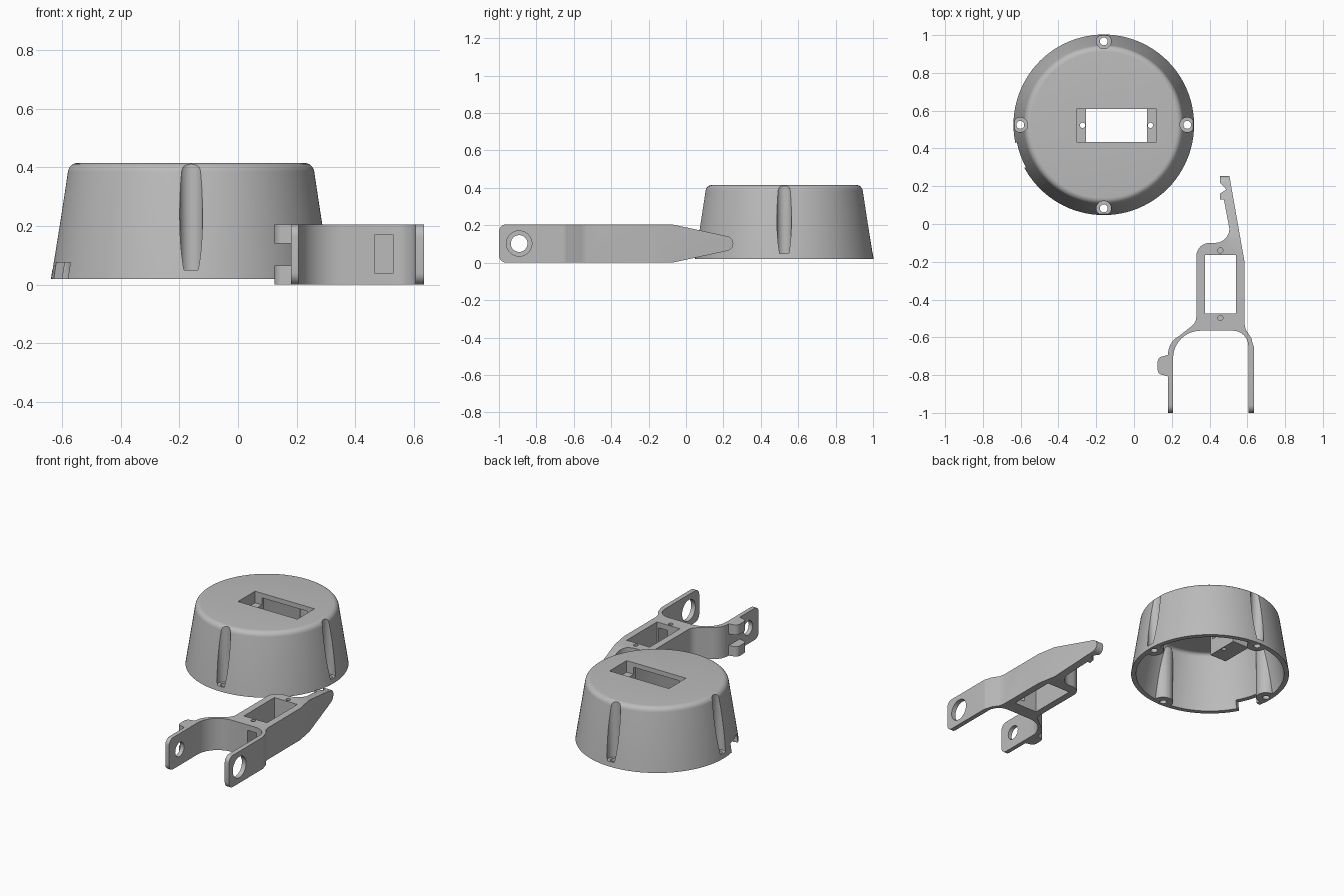
import bpy, bmesh, math
from mathutils import Vector, Matrix

cube = bpy.data.objects.get("Cube")
if cube:
    bpy.data.objects.remove(cube)

grey = bpy.data.materials.new("plain grey")
grey.use_nodes = True
colour = (0.5, 0.5, 0.5, 1)
grey.diffuse_color = colour
grey.node_tree.nodes["Principled BSDF"].inputs["Base Color"].default_value = colour


def finish(name, bm):
    bmesh.ops.recalc_face_normals(bm, faces=bm.faces)
    mesh = bpy.data.meshes.new(name)
    bm.to_mesh(mesh)
    bm.free()
    mesh.materials.append(grey)
    obj = bpy.data.objects.new(name, mesh)
    bpy.context.collection.objects.link(obj)
    return obj


def box(name, x, y, z):
    bm = bmesh.new()
    lo, hi = Vector((x[0], y[0], z[0])), Vector((x[1], y[1], z[1]))
    bmesh.ops.create_cube(bm, size=1, matrix=Matrix.Translation((lo + hi) / 2)
                          @ Matrix.Diagonal((*(hi - lo), 1)))
    return finish(name, bm)


def rod(name, centre, radius, length, turn=Matrix(), sides=32):
    bm = bmesh.new()
    bmesh.ops.create_cone(bm, cap_ends=True, segments=sides, radius1=radius, radius2=radius,
                          depth=length, matrix=Matrix.Translation(centre) @ turn)
    return finish(name, bm)


def lathe(name, profile, centre):
    bm = bmesh.new()
    verts = [bm.verts.new((r, 0, z)) for r, z in profile]
    edges = [bm.edges.new(pair) for pair in zip(verts, verts[1:])]
    bmesh.ops.spin(bm, geom=verts + edges, cent=(0, 0, 0), axis=(0, 0, 1),
                   angle=math.tau, steps=96)
    bmesh.ops.remove_doubles(bm, verts=bm.verts, dist=0.0001)
    bmesh.ops.translate(bm, verts=bm.verts, vec=centre)
    return finish(name, bm)


def prism(name, corners, move):
    bm = bmesh.new()
    face = bm.faces.new([bm.verts.new(c) for c in corners])
    new = bmesh.ops.extrude_face_region(bm, geom=[face])["geom"]
    bmesh.ops.translate(bm, verts=[v for v in new if isinstance(v, bmesh.types.BMVert)], vec=move)
    return finish(name, bm)


def combine(target, tool, operation="DIFFERENCE"):
    mod = target.modifiers.new("cut", "BOOLEAN")
    mod.operation, mod.object, mod.solver = operation, tool, "EXACT"
    bpy.context.view_layer.objects.active = target
    bpy.ops.object.modifier_apply(modifier=mod.name)
    bpy.data.objects.remove(tool)


def arc(cx, cy, r, start, end, steps=6):
    angles = [math.radians(start + (end - start) * i / steps) for i in range(steps + 1)]
    return [(cx + r * math.cos(a), cy + r * math.sin(a)) for a in angles]


def smooth(obj):
    bpy.ops.object.select_all(action="DESELECT")
    obj.select_set(True)
    bpy.context.view_layer.objects.active = obj
    bpy.ops.object.shade_smooth_by_angle(angle=math.radians(30))


# Tapered round housing, open underneath
centre = Vector((-0.16, 0.525, 0))
housing = lathe("housing", [(0, 0.02), (0.478, 0.02)] + arc(0.387, 0.38, 0.035, 9, 90)
                + [(0, 0.415)], centre)
cavity = lathe("cavity", [(0, 0), (0.451, 0)] + arc(0.365, 0.36, 0.025, 9, 90)
               + [(0, 0.385)], centre)

# Screw pillars and servo blocks are left standing inside the cavity
spots = [centre + Vector((math.cos(a), math.sin(a), 0)) * 0.442
         for a in (i * math.pi / 2 for i in range(4))]
up = Vector((0, 0, 1))
for spot in spots:
    combine(cavity, rod("pillar", spot + up * 0.2, 0.06, 0.8))
for ends in ((-0.375, -0.255), (0.07, 0.19)):
    combine(cavity, box("servo_block", ends, (0.415, 0.63), (0.237, 0.6)))
combine(housing, cavity)

# Screw channels with through holes
for spot in spots:
    combine(housing, rod("channel", spot + up * 0.35, 0.039, 0.6))
    combine(housing, rod("screw_hole", spot, 0.021, 0.3, sides=24))

# Servo pocket, opening and its screw holes
combine(housing, box("pocket", (-0.305, 0.12), (0.435, 0.61), (0.34, 0.5)))
combine(housing, box("opening", (-0.255, 0.07), (0.435, 0.61), (0.1, 0.45)))
for x in (-0.272, 0.087):
    combine(housing, rod("servo_hole", (x, 0.5225, 0.3), 0.014, 0.4, sides=20))

# Cable notch in the rim
notch = box("notch", (0.36, 0.6), (-0.07, 0.07), (-0.05, 0.075))
notch.data.transform(Matrix.Translation(centre) @ Matrix.Rotation(math.radians(200), 4, "Z"))
combine(housing, notch)
smooth(housing)

# Arm outline from above: fork, window frame and toothed tip
outline = [(0.18, -1), (0.18, -0.69)]
outline += arc(0.29, -0.69, 0.11, 170, 118) + arc(0.265, -0.49, 0.065, -55, 0)
outline += arc(0.4, -0.17, 0.07, 180, 90) + arc(0.43, -0.025, 0.075, -90, 0)
outline += [(0.476, 0.13), (0.455, 0.13), (0.455, 0.16), (0.488, 0.182), (0.475, 0.2),
            (0.455, 0.218), (0.455, 0.255), (0.505, 0.255), (0.585, -0.2), (0.585, -0.53)]
outline += [(0.592, -0.56), (0.622, -0.605)] + arc(0.575, -0.66, 0.06, 30, 0)
outline += [(0.635, -1), (0.605, -1)] + arc(0.525, -0.645, 0.08, 0, 90)
outline += arc(0.352, -0.71, 0.145, 90, 180, 10) + [(0.207, -1)]
arm = prism("fork_arm", [(x, y, 0) for x, y in outline], (0, 0, 0.205))

# Clip lug on the side of the fork
lug = arc(0.155, -0.77, 0.03, 270, 180) + arc(0.155, -0.73, 0.03, 180, 90)
lug += [(0.19, -0.69), (0.19, -0.81)]
for z in (0, 0.14):
    combine(arm, prism("lug", [(x, y, z) for x, y in lug], (0, 0, 0.065)), "UNION")

# Side silhouette: rounded fork ends and tapered tip
side = arc(-0.96, 0.04, 0.04, 270, 180) + arc(-0.96, 0.165, 0.04, 180, 90)
side += [(-0.075, 0.205)] + arc(0.213, 0.1025, 0.04, 80, -80, 10) + [(-0.075, 0)]
combine(arm, prism("silhouette", [(0, y, z) for y, z in side], (1, 0, 0)), "INTERSECT")

# Servo window, cable slot and pivot holes
combine(arm, box("window", (0.375, 0.54), (-0.475, -0.165), (-0.1, 0.3)))
combine(arm, box("cable_slot", (0.465, 0.53), (-0.6, -0.45), (0.04, 0.17)))
sideways = Matrix.Rotation(math.pi / 2, 4, "Y")
for x, radius in ((0.62, 0.068), (0.19, 0.045)):
    combine(arm, rod("pivot_hole", (x, -0.892, 0.1025), radius, 0.1, sideways))
for y in (-0.14, -0.497):
    combine(arm, rod("arm_screw_hole", (0.457, y, 0.205), 0.014, 0.06, sides=20))
smooth(arm)
